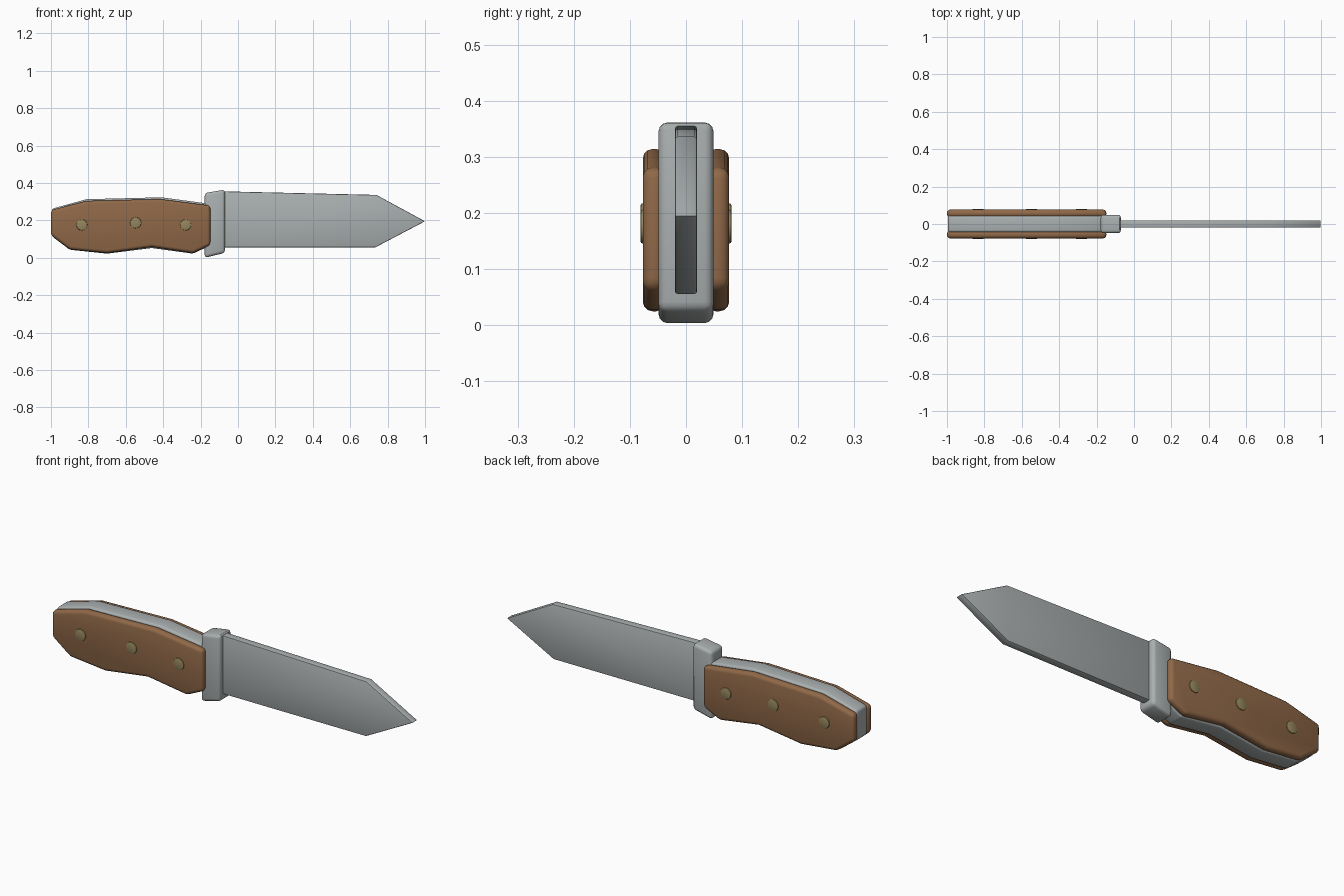
import bpy, bmesh, math

if "Cube" in bpy.data.objects:
    bpy.data.objects.remove(bpy.data.objects["Cube"])


def material(name, rgb):
    m = bpy.data.materials.new(name)
    m.diffuse_color = (*rgb, 1)
    m.use_nodes = True
    m.node_tree.nodes["Principled BSDF"].inputs["Base Color"].default_value = m.diffuse_color
    return m


steel = material("steel grey", (0.40, 0.43, 0.43))
wood = material("brown wood", (0.28, 0.14, 0.065))
brass = material("dull brass", (0.30, 0.24, 0.11))


def finish(obj, mat, bevel, segments, angle=30):
    obj.data.materials.append(mat)
    bpy.context.view_layer.objects.active = obj
    obj.select_set(True)
    b = obj.modifiers.new("bevel", "BEVEL")
    b.width, b.segments = bevel, segments
    b.limit_method, b.angle_limit = "ANGLE", math.radians(angle)
    bpy.ops.object.modifier_apply(modifier=b.name)
    bpy.ops.object.shade_smooth_by_angle(angle=math.radians(30))
    obj.select_set(False)


def slab(name, outline, y0, y1, mat, bevel, segments=3):
    """Extrude an x-z outline from y0 to y1."""
    bm = bmesh.new()
    face = bm.faces.new([bm.verts.new((x, y0, z)) for x, z in outline])
    ext = bmesh.ops.extrude_face_region(bm, geom=[face])
    for v in ext["geom"]:
        if isinstance(v, bmesh.types.BMVert):
            v.co.y = y1
    bmesh.ops.recalc_face_normals(bm, faces=bm.faces)
    me = bpy.data.meshes.new(name)
    bm.to_mesh(me)
    bm.free()
    obj = bpy.data.objects.new(name, me)
    bpy.context.collection.objects.link(obj)
    finish(obj, mat, bevel, segments)
    return obj


# Blade with an angular point
slab("blade", [(-0.12, 0.356), (0.74, 0.336), (1.0, 0.195), (0.735, 0.056), (-0.12, 0.056)],
     -0.02, 0.02, steel, 0.005, 2)

# Guard
slab("guard", [(-0.178, 0.346), (-0.07, 0.364), (-0.07, 0.026), (-0.178, 0.0)],
     -0.049, 0.049, steel, 0.016)

# Steel tang between the scales
slab("tang", [(-0.995, 0.262), (-0.81, 0.313), (-0.41, 0.323), (-0.14, 0.287), (-0.14, 0.07),
              (-0.24, 0.022), (-0.46, 0.052), (-0.70, 0.022), (-0.90, 0.043), (-0.995, 0.115)],
     -0.044, 0.044, steel, 0.012)

# Wooden scales and rivets on both sides
scale_outline = [(-1.0, 0.255), (-0.81, 0.304), (-0.42, 0.314), (-0.148, 0.279), (-0.148, 0.068),
                 (-0.24, 0.025), (-0.46, 0.058), (-0.70, 0.025), (-0.90, 0.045), (-1.0, 0.12)]
for side, s in (("front", -1), ("back", 1)):
    slab(side + "_scale", scale_outline, s * 0.036, s * 0.077, wood, 0.017)
    for i, (x, z) in enumerate([(-0.835, 0.176), (-0.547, 0.187), (-0.28, 0.176)]):
        bpy.ops.mesh.primitive_cylinder_add(vertices=12, radius=0.03, depth=0.03,
                                            location=(x, s * 0.066, z),
                                            rotation=(math.pi / 2, 0, 0))
        rivet = bpy.context.object
        rivet.name = f"{side}_rivet_{i + 1}"
        finish(rivet, brass, 0.003, 2, 50)
